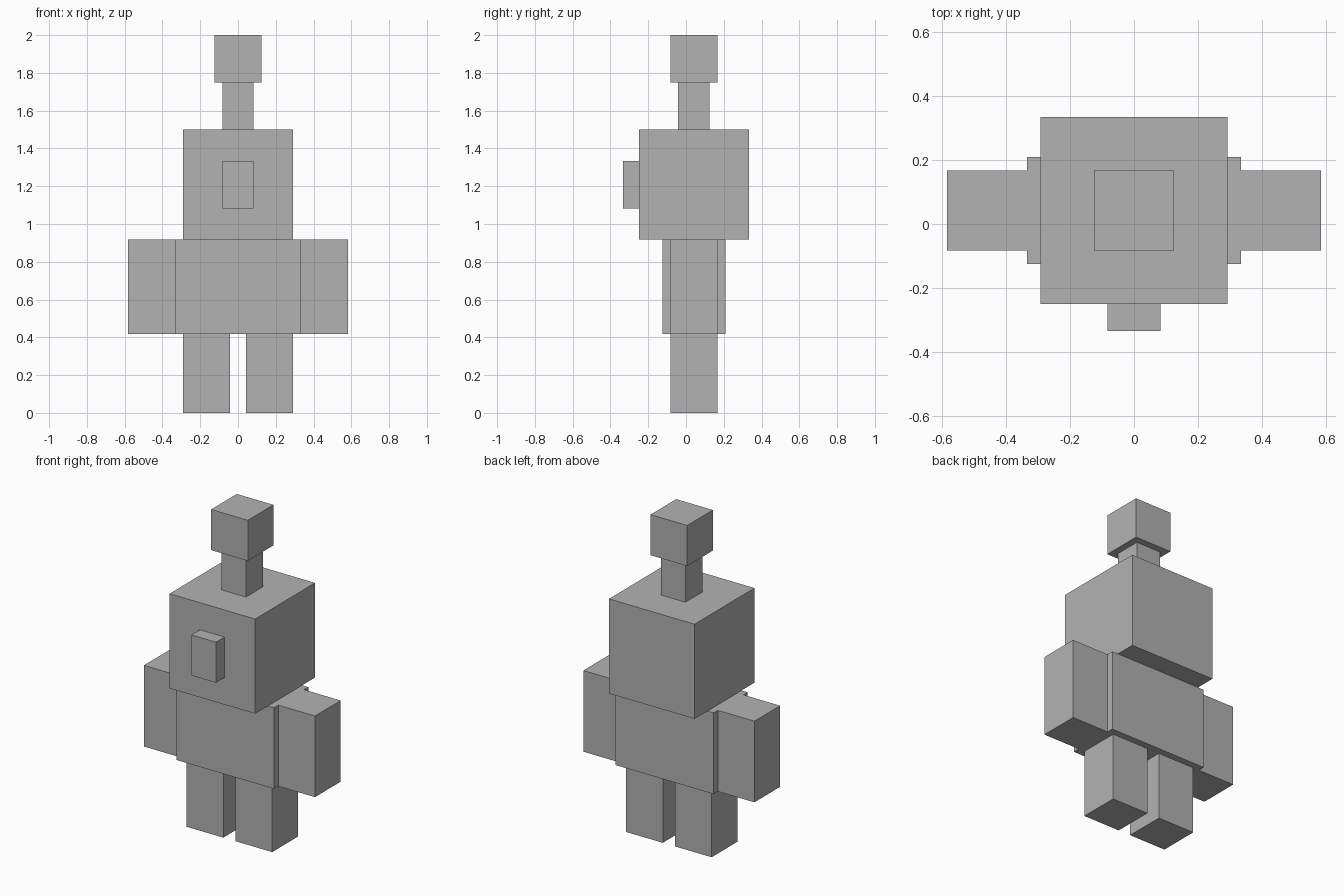
import bpy
from mathutils import Vector

if "Cube" in bpy.data.objects:
    bpy.data.objects.remove(bpy.data.objects["Cube"], do_unlink=True)

UNIT = 2 / 48  # the figure is laid out on a grid 48 cells tall

# Plain grey material
grey = bpy.data.materials.new("plain_grey")
grey.use_nodes = True
colour = (0.448, 0.448, 0.448, 1)
grey.diffuse_color = colour
grey.node_tree.nodes["Principled BSDF"].inputs["Base Color"].default_value = colour


def box(name, low, high):
    """Flat-faced box between two grid corners."""
    low, high = Vector(low) * UNIT, Vector(high) * UNIT
    bpy.ops.mesh.primitive_cube_add(size=1, location=(low + high) / 2)
    part = bpy.context.object
    part.name = part.data.name = name
    size = high - low
    for vertex in part.data.vertices:
        vertex.co = vertex.co * size
    part.data.materials.append(grey)
    return part


# Head with nose, and the stacked topknot
box("head", (-7, -6, 22), (7, 8, 36))
box("nose", (-2, -8, 26), (2, -6, 32))
box("topknot_stem", (-2, -1, 36), (2, 3, 42))
box("topknot_tip", (-3, -2, 42), (3, 4, 48))

# Torso
box("body", (-8, -3, 10), (8, 5, 22))

# Paired limbs, mirrored across x
for side, sign in (("left", 1), ("right", -1)):
    for limb, inner, outer, bottom, top in (("arm", 8, 14, 10, 22), ("leg", 1, 7, 0, 10)):
        x_low, x_high = sorted((sign * inner, sign * outer))
        box(f"{side}_{limb}", (x_low, -2, bottom), (x_high, 4, top))
